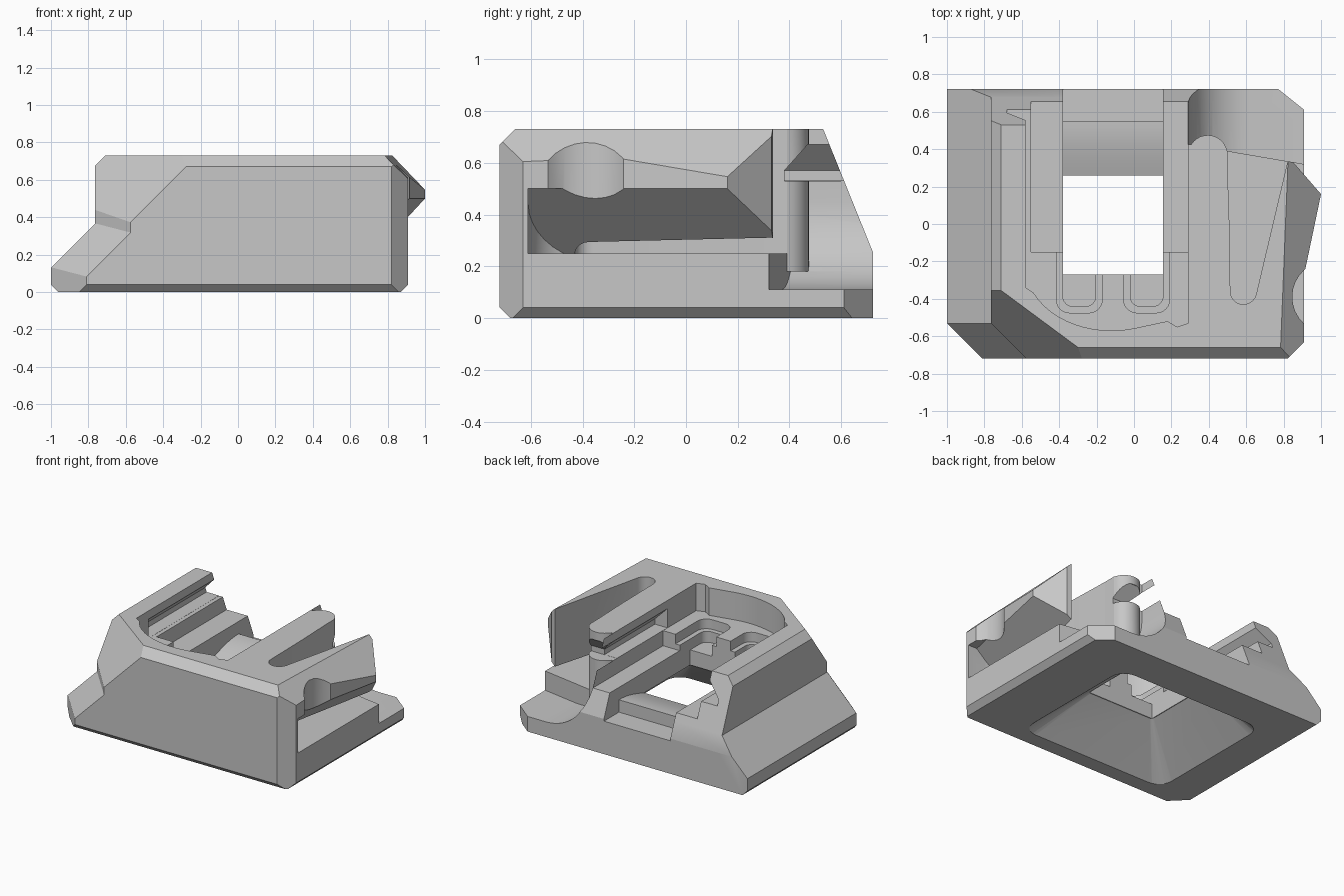
import bpy, bmesh
from math import sin, cos, pi, radians
from mathutils import Vector

old = bpy.data.objects.get("Cube")
if old:
    bpy.data.objects.remove(old, do_unlink=True)

grey = bpy.data.materials.new("plain grey")
grey.use_nodes = True
COLOUR = (0.57, 0.57, 0.57, 1)
grey.diffuse_color = COLOUR
grey.node_tree.nodes["Principled BSDF"].inputs["Base Color"].default_value = COLOUR


def finish(bm, name):
    bmesh.ops.recalc_face_normals(bm, faces=bm.faces)
    mesh = bpy.data.meshes.new(name)
    bm.to_mesh(mesh)
    bm.free()
    mesh.materials.append(grey)
    ob = bpy.data.objects.new(name, mesh)
    bpy.context.collection.objects.link(ob)
    return ob


def trim(bm, planes):
    """Keep the part where normal . p <= d for each plane."""
    for n, d in planes:
        n = Vector(n)
        cut = bmesh.ops.bisect_plane(bm, geom=bm.verts[:] + bm.edges[:] + bm.faces[:],
                                     plane_co=n * d / n.length_squared, plane_no=n,
                                     clear_outer=True)
        edges = [e for e in cut["geom_cut"] if isinstance(e, bmesh.types.BMEdge)]
        if edges:
            bmesh.ops.holes_fill(bm, edges=[e for e in bm.edges if e.is_boundary])


def prism(name, pts, axis, a, b, planes=()):
    """Extrude a 2D outline along an axis; the outline uses the other two axes in order."""
    place = {"x": lambda p, t: (t, *p), "y": lambda p, t: (p[0], t, p[1]),
             "z": lambda p, t: (*p, t)}[axis]
    bm = bmesh.new()
    low, high = ([bm.verts.new(place(p, t)) for p in pts] for t in (a, b))
    bm.faces.new(low)
    bm.faces.new(high)
    for i in range(len(pts)):
        j = (i + 1) % len(pts)
        bm.faces.new((low[i], low[j], high[j], high[i]))
    bmesh.ops.recalc_face_normals(bm, faces=bm.faces)
    trim(bm, planes)
    return finish(bm, name)


def box(name, x0, x1, y0, y1, z0, z1, planes=()):
    return prism(name, [(x0, y0), (x1, y0), (x1, y1), (x0, y1)], "z", z0, z1, planes)


def arc(cx, cy, rx, ry, start, end, steps=12):
    angles = [radians(start + (end - start) * i / steps) for i in range(steps + 1)]
    return [(cx + rx * cos(t), cy + ry * sin(t)) for t in angles]


def round_rect(x0, x1, y0, y1, r):
    return (arc(x1 - r, y1 - r, r, r, 0, 90, 6) + arc(x0 + r, y1 - r, r, r, 90, 180, 6)
            + arc(x0 + r, y0 + r, r, r, 180, 270, 6) + arc(x1 - r, y0 + r, r, r, 270, 360, 6))


def combine(ob, tool, how="DIFFERENCE"):
    mod = ob.modifiers.new(how, "BOOLEAN")
    mod.operation, mod.object, mod.solver = how, tool, "EXACT"
    bpy.context.view_layer.objects.active = ob
    bpy.ops.object.modifier_apply(modifier=mod.name)
    bpy.data.objects.remove(tool, do_unlink=True)


# Outer block: wide lower foot joined to the narrower upper block
side_chamfer = ((1, -.04, 1), 1.54)
shared = [((0, .47, .19), .388), ((1, -1, 0), 1.54), side_chamfer, ((0, -1, 1), 1.39),
          ((0, -1, -1), .68), ((1, 0, -1), .87), ((.12, .15, 0), .2007)]
body = box("mount_body", -1, .91, -.72, .722, 0, .5, shared + [
    ((-1, 0, -1), .96), ((-1, 0, 1), 1.13), ((-1, -1, 0), 1.53), ((-1, -1.26, 1), 1.80)])
upper = box("upper", -.765, .91, -.72, .722, .02, .73, shared + [
    ((-1, 0, 1), 1.44), ((-1, -1, 0), 1.295), ((-1, -1.35, 1), 1.92)])
combine(body, upper, "UNION")

# Flared tab on the spring arm
tab = box("tab", .7, 1.1, -.35, .34, .3, .73, [
    side_chamfer, ((.43, -.09, 0), .4156), ((.16, .14, 0), .1824)])
combine(body, tab, "UNION")

# Rounded scoop at the rear corner, with a curved inner side
scoop = prism("scoop", [(1.2, .11), (.62, .11)] + arc(.62, .45, .33, .34, 270, 180)
              + [(.29, 1), (1.2, 1)], "y", .2, 1, [((-.07, -.41, 0), -.195)])
combine(body, scoop)

# Sloped undercut beneath the arm, its slanted end and the thumb notch
undercut = prism("undercut", [(.57, .5), (.57, -.4)] + arc(.77, -.4, .2, .21, 180, 270, 8)
                 + [(1.2, -.61), (1.2, .5)], "z", .25, .5, [((-.43, .09, .49), -.1706)])
combine(body, undercut)
combine(body, prism("arm_end", [(1.02, .137), (.84, .343), (1.2, .343)], "z", .25, .9))
combine(body, prism("thumb_notch", arc(1.04, -.39, .194, .194, 0, 348, 29), "z", .25, .9))

# Tapered slot that frees the spring arm
combine(body, prism("arm_slot", [(.82, .33), (.82, .6), (.5, .6), (.5, .3), (.51, 0)]
                    + arc(.585, -.36, .07, .07, 180, 345, 10), "z", .25, 1))

# Rounded guide finger with an undercut tip
finger = prism("finger", arc(.395, .37, .105, .105, 0, 180, 16) + [(.29, -.3), (.5, -.3)],
               "z", .18, .73)
combine(body, finger, "UNION")
combine(body, prism("tip_notch", [(.38, .57), (.47, .67), (.6, .67), (.6, .53), (.38, .53)],
                    "x", .25, .56))

# Main recess with curved front wall
recess = ([(-.58, 1), (-.58, -.34)] + arc(-.12, -.22, .46, .35, 205, 285, 12)
          + [(.13, -.53), (.18, -.52), (.23, -.55), (.29, -.53), (.29, 1)])
combine(body, prism("recess", recess, "z", .53, 1))

# Facing grooves and lower ledge
for name, wall, side in (("left_groove", .29, 1), ("right_groove", -.58, -1)):
    groove = [(wall + side * u, z) for u, z in
              ((-.08, .67), (0, .67), (.1, .57), (.1, .531), (-.08, .531))]
    combine(body, prism(name, groove, "y", -.2, 1))
combine(body, box("ledge", -.55, .2899, -.15, 1, .42, .9))

# Rear channel: low sill, then a rounded bump toward the opening
channel = [(.2, .9), (.2, .24)] + [(.26 + .29 * i / 8, .27 + .06 * sin(i / 8 * pi / 2))
                                   for i in range(9)] + [(.55, .24), (1, .24), (1, .9)]
combine(body, prism("channel", channel, "x", -.38, .155))

# Paired rounded pockets with an inner step
for x0 in (-.415, -.055):
    for inset, depth in ((0, .46), (.035, .38)):
        pocket = round_rect(x0 + inset, x0 + .245 - inset, -.475 + inset, .1, .07 - inset / 2)
        combine(body, prism("pocket", pocket, "z", depth, .9))

# Through opening and flared funnel beneath
combine(body, box("opening", -.38, .155, -.27, .26, -.2, .9))
bm = bmesh.new()
for x, y in round_rect(-.71, .48, -.57, .45, .11):
    bm.verts.new((x, y, -.001))
for x, y in round_rect(-.385, .16, -.275, .265, .02):
    bm.verts.new((x, y, .27))
bmesh.ops.convex_hull(bm, input=bm.verts)
combine(body, finish(bm, "funnel"))

# Crisp edges with smooth curved walls
bpy.ops.object.select_all(action="DESELECT")
body.select_set(True)
bpy.context.view_layer.objects.active = body
bpy.ops.object.shade_smooth_by_angle(angle=radians(25))
